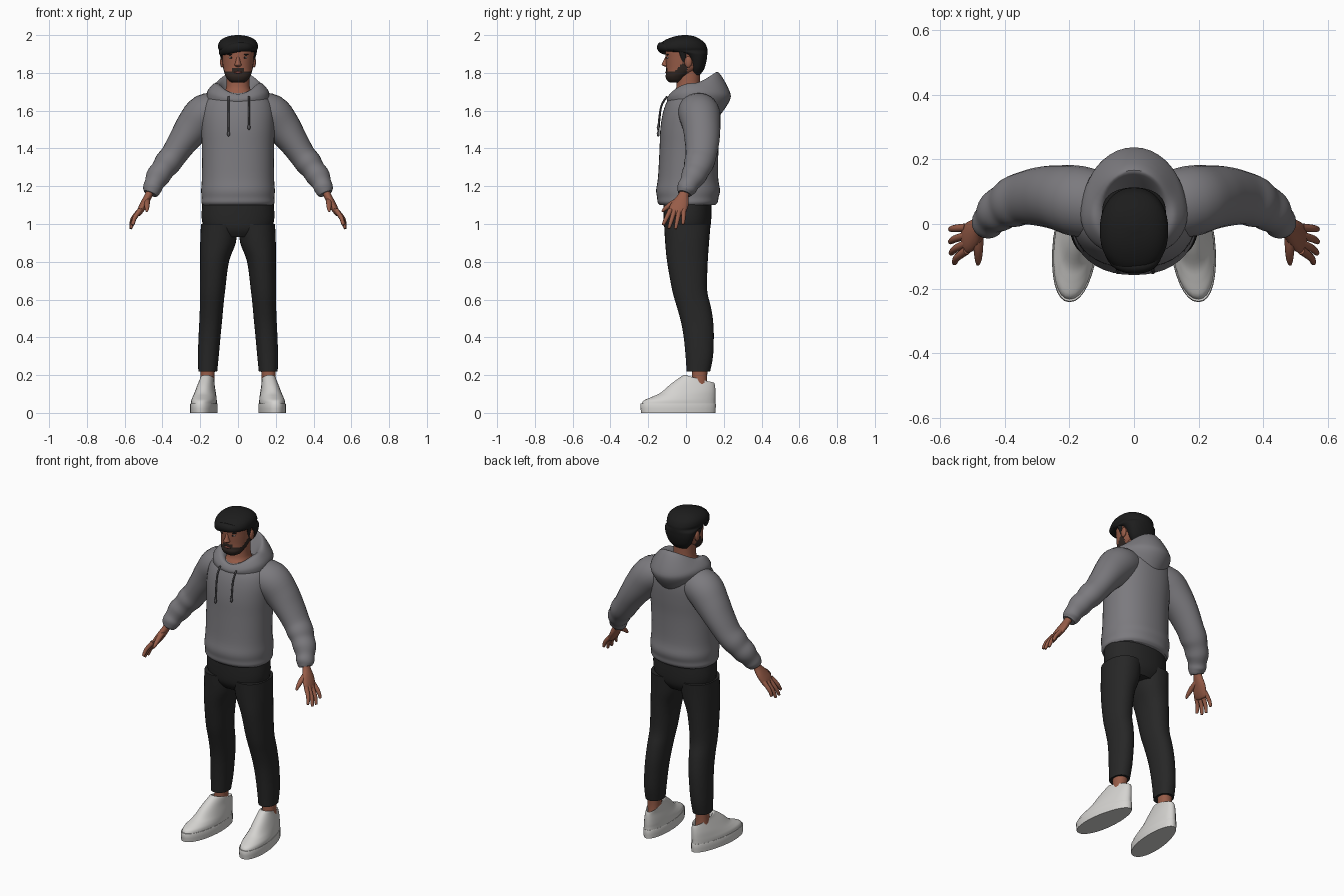
import bpy, bmesh, math
from mathutils import Vector, Matrix


def material(name, rgb):
    m = bpy.data.materials.new(name)
    m.diffuse_color = (*rgb, 1)
    return m


GREY = material("hoodie grey", (0.2, 0.195, 0.21))
CORD = material("cord grey", (0.09, 0.088, 0.095))
BLACK = material("trouser black", (0.02, 0.02, 0.02))
HAIR = material("hair black", (0.012, 0.012, 0.012))
BEARD = material("beard brown", (0.03, 0.02, 0.016))
SKIN = material("skin", (0.31, 0.108, 0.065))
LIPS = material("lips", (0.22, 0.065, 0.05))
WHITE = material("shoe white", (0.66, 0.65, 0.63))
EYE = material("eye white", (0.5, 0.47, 0.45))


def finish(name, bm, mats, mirror=False):
    bmesh.ops.recalc_face_normals(bm, faces=bm.faces)
    me = bpy.data.meshes.new(name)
    bm.to_mesh(me)
    bm.free()
    ob = bpy.data.objects.new(name, me)
    bpy.context.collection.objects.link(ob)
    for m in mats:
        me.materials.append(m)
    if mirror:
        ob.modifiers.new("mirror", 'MIRROR').use_mirror_object = False if hasattr(
            bpy.types.MirrorModifier, "use_mirror_object") else None
    return ob


def finish_pair(name, bm, mats, mirror):
    ob = finish(name, bm, mats)
    if mirror:
        ob.modifiers.new("mirror", 'MIRROR').use_mirror_merge = False
    return ob


def smooth_rows(rows, steps):
    """Catmull-Rom rows between the given ones."""
    out = []
    for i in range(len(rows) - 1):
        quad = (rows[max(i - 1, 0)], rows[i], rows[i + 1], rows[min(i + 2, len(rows) - 1)])
        for s in range(steps):
            t = s / steps
            out.append([0.5 * (2 * b + (c - a) * t + (2 * a - 5 * b + 4 * c - d) * t * t
                               + (3 * b - a - 3 * c + d) * t ** 3) for a, b, c, d in zip(*quad)])
    return out + [list(rows[-1])]


def skin_rings(name, rings, mats, mirror=False, caps=True):
    bm = bmesh.new()
    vs = [[bm.verts.new(p) for p in r] for r in rings]
    n = len(vs[0])
    for a, b in zip(vs, vs[1:]):
        for j in range(n):
            bm.faces.new((a[j], a[(j + 1) % n], b[(j + 1) % n], b[j]))
    if caps:
        bm.faces.new(vs[0])
        bm.faces.new(vs[-1])
    return finish_pair(name, bm, mats, mirror)


def oval(j, n, e):
    a = 2 * math.pi * j / n
    c, s = math.cos(a), math.sin(a)
    return math.copysign(abs(c) ** (2 / e), c), math.copysign(abs(s) ** (2 / e), s)


def stack(name, rows, mats, n=32, e=2.2, steps=4, mirror=False, warp=None):
    """Level rings: (z, front y, back y, half width, centre x, tilt)."""
    rings = []
    for z, yf, yb, rx, cx, tilt in smooth_rows([(*r, 0, 0)[:6] for r in rows], steps):
        ring = []
        for j in range(n):
            u, v = oval(j, n, e)
            p = Vector((cx + rx * u, (yf + yb) / 2 + (yb - yf) / 2 * v, z + tilt * v))
            ring.append(warp(p) if warp else p)
        rings.append(ring)
    return skin_rings(name, rings, mats, mirror)


def tube(name, rows, mats, n=20, steps=4, mirror=False, ref=(0, 1, 0)):
    """Rings along a path: (x, y, z, radius along ref, other radius)."""
    rows = smooth_rows(rows, steps)
    pts = [Vector(r[:3]) for r in rows]
    rings = []
    for i, r in enumerate(rows):
        t = (pts[min(i + 1, len(pts) - 1)] - pts[max(i - 1, 0)]).normalized()
        u = Vector(ref)
        u = (u - t * u.dot(t)).normalized()
        v = t.cross(u)
        rings.append([pts[i] + u * max(r[3], .001) * a + v * max(r[4], .001) * b
                      for a, b in (oval(j, n, 2) for j in range(n))])
    return skin_rings(name, rings, mats, mirror)


def ball(name, c, r, mat, mirror=False):
    bm = bmesh.new()
    bmesh.ops.create_uvsphere(bm, u_segments=16, v_segments=10, radius=1,
                              matrix=Matrix.Translation(c) @ Matrix.Diagonal((*r, 1)))
    return finish_pair(name, bm, [mat], mirror)


# Hoodie body with hem band
stack("hoodie_body", [
    (1.10, -.138, .155, .186), (1.115, -.15, .168, .194), (1.14, -.153, .172, .193),
    (1.18, -.158, .18, .195), (1.25, -.148, .17, .191), (1.4, -.14, .172, .191),
    (1.5, -.136, .18, .195), (1.58, -.124, .184, .195), (1.64, -.105, .18, .182),
    (1.68, -.08, .165, .15), (1.70, -.06, .13, .1)], [GREY], n=40)

# Sleeves, gathered toward the cuffs
tube("sleeves", [
    (.08, .05, 1.61, .10, .085), (.17, .07, 1.585, .11, .105), (.235, .082, 1.515, .1, .096),
    (.29, .085, 1.44, .092, .08), (.34, .08, 1.365, .082, .07), (.375, .068, 1.32, .079, .07),
    (.40, .055, 1.285, .07, .062), (.425, .038, 1.25, .066, .063), (.443, .018, 1.215, .053, .052),
    (.453, .004, 1.19, .052, .05), (.459, -.004, 1.172, .043, .045), (.464, -.008, 1.16, .036, .037)],
    [GREY], n=28, mirror=True)

# Hood: a folded bag around the neck, blended between front, side and back profiles
FRONT = [(.125, 1.635), (.132, 1.66), (.118, 1.685), (.1, 1.688), (.085, 1.675), (.06, 1.65)]
SIDE = [(.165, 1.655), (.163, 1.70), (.135, 1.738), (.112, 1.745), (.09, 1.73), (.06, 1.67)]
BACK = [(.135, 1.555), (.2, 1.65), (.2, 1.705), (.145, 1.80), (.115, 1.785), (.05, 1.68)]
rings = []
for row in smooth_rows([(*f, *s, *b) for f, s, b in zip(FRONT, SIDE, BACK)], 4):
    ring = []
    for j in range(48):
        a = 2 * math.pi * j / 48
        c = math.cos(a)
        w = (max(c, 0) ** 2, math.sin(a) ** 2, max(-c, 0) ** 2)
        r = sum(k * row[2 * i] for i, k in enumerate(w))
        z = sum(k * row[2 * i + 1] for i, k in enumerate(w))
        ring.append(Vector((r * math.sin(a), .03 - r * c, z)))
    rings.append(ring)
skin_rings("hood", rings, [GREY], caps=False)

# Drawstrings with end knots
for side, x, z in (("right", -.05, 1.485), ("left", .058, 1.52)):
    tube("drawstring_" + side, [(x, -.10, 1.675, .005, .005), (x, -.132, 1.62, .005, .005),
                                (x, -.146, z, .005, .005)], [CORD], n=8)
    ball("drawstring_tip_" + side, (x, -.147, z - .008), (.008, .008, .014), CORD)

# Trousers
stack("trouser_hips", [(.93, -.085, .1, .11), (.97, -.11, .125, .172), (1.03, -.118, .134, .192),
                       (1.13, -.12, .135, .188)], [BLACK])
stack("trouser_legs", [
    (.22, .003, .128, .05, .16), (.3, -.002, .143, .055, .157), (.4, -.012, .147, .058, .151),
    (.48, -.026, .144, .06, .145), (.56, -.048, .132, .062, .14), (.65, -.073, .112, .067, .135),
    (.8, -.1, .115, .076, .124), (.9, -.11, .122, .094, .106), (1.0, -.116, .13, .098, .098)],
    [BLACK], mirror=True)
stack("ankles", [(.1, .02, .12, .042, .165), (.17, .03, .112, .037, .163), (.25, .03, .115, .04, .16)],
      [SKIN], n=20, mirror=True)


# Shoes: toes turned slightly out, narrower heel
def foot(p):
    return Vector((.175 + (p.x - .175) * (1 - .8 * max(p.y, -.05) - .04) - .1 * p.y, p.y, p.z))


stack("shoe_soles", [(0, -.238, .156, .071, .175), (.045, -.242, .158, .071, .175),
                     (.05, -.236, .154, .067, .175)], [WHITE], steps=2, mirror=True, warp=foot)
stack("shoe_uppers", [
    (.04, -.236, .155, .067, .175), (.065, -.224, .155, .066, .175), (.085, -.18, .156, .062, .174),
    (.11, -.135, .156, .056, .173, .004), (.145, -.085, .154, .047, .171, -.004),
    (.172, -.035, .15, .041, .168, -.014), (.18, -.01, .146, .039, .168, -.02),
    (.172, .005, .138, .034, .168, -.02), (.14, .01, .13, .03, .168)], [WHITE], mirror=True, warp=foot)

# Hands
tube("palms", [(.455, .0, 1.2, .027, .022), (.472, -.012, 1.155, .027, .02), (.493, -.026, 1.115, .042, .02),
               (.513, -.043, 1.078, .047, .018), (.526, -.048, 1.052, .04, .012),
               (.53, -.049, 1.045, .02, .005)], [SKIN], mirror=True)
FINGERS = {"index": (-.082, (.556, -.12, .998)), "middle": (-.06, (.566, -.09, .98)),
           "ring": (-.035, (.568, -.055, .978)), "little": (-.011, (.568, -.016, 1.0))}
for name, (y, tip) in FINGERS.items():
    a, b = Vector((.518, y, 1.075)), Vector(tip)
    mid = a.lerp(b, .55) + Vector((.008, 0, 0))
    end = b + (b - mid) * .06
    tube(name + "_fingers", [(*a, .013, .013), (*mid, .0115, .0115), (*b, .008, .008), (*end, .003, .003)],
         [SKIN], n=12, mirror=True)
tube("thumbs", [(.482, -.03, 1.13, .016, .016), (.482, -.075, 1.108, .015, .014),
                (.482, -.108, 1.083, .011, .011), (.483, -.124, 1.068, .006, .006),
                (.483, -.127, 1.065, .002, .002)], [SKIN], n=12, mirror=True, ref=(1, 0, 0))

# Neck and head, with the beard as a face region on the jaw
stack("neck", [(1.64, -.08, .1, .09), (1.69, -.07, .09, .078), (1.73, -.05, .075, .062),
               (1.85, -.05, .075, .06)], [SKIN])
head = stack("head", [
    (1.748, -.085, -.03, .03), (1.76, -.1, -.01, .05), (1.78, -.108, .01, .064), (1.80, -.105, .04, .072),
    (1.83, -.105, .08, .079), (1.88, -.108, .095, .084), (1.92, -.108, .1, .086), (1.96, -.09, .08, .075),
    (1.975, -.05, .05, .05)], [SKIN, BEARD], n=64, steps=7)
for p in head.data.polygons:
    x, y, z = p.center
    top = 1.823 if abs(x) < .03 else 1.808 + max(0, y + .06)
    p.material_index = int(z < top and y < .005)

# Facial features
stack("nose", [(1.832, -.108, -.08, .011), (1.842, -.128, -.08, .019), (1.856, -.124, -.08, .014),
               (1.886, -.109, -.08, .009)], [SKIN], n=16, e=2)
ball("lips", (0, -.103, 1.803), (.022, .007, .006), LIPS)
ball("eyes", (.035, -.095, 1.881), (.013, .007, .0055), EYE, True)
ball("irises", (.035, -.1, 1.881), (.005, .004, .005), HAIR, True)
ball("eyebrows", (.037, -.097, 1.897), (.019, .007, .0045), HAIR, True)
ball("ears", (.085, .012, 1.858), (.01, .02, .03), SKIN, True)

# Hair: full nape, cut above the ears, swept forward over the brow
stack("hair", [
    (1.79, .03, .075, .045), (1.82, .018, .096, .07), (1.86, .01, .108, .086), (1.89, -.01, .112, .095),
    (1.905, -.045, .113, .099), (1.918, -.138, .113, .1), (1.935, -.15, .111, .106), (1.96, -.132, .098, .101),
    (1.98, -.098, .072, .083), (1.993, -.06, .045, .054), (2.0, -.02, .01, .015)], [HAIR], n=40)
tube("hair_fringe", [(.085, -.06, 1.925, .012, .012), (.055, -.118, 1.935, .02, .022),
                     (.0, -.134, 1.936, .02, .026), (-.055, -.118, 1.922, .018, .024),
                     (-.092, -.06, 1.905, .01, .014)], [HAIR], n=14)
tube("sideburns", [(.088, -.022, 1.92, .018, .01), (.084, -.014, 1.885, .014, .006),
                   (.079, -.01, 1.855, .009, .004)], [HAIR], n=10, mirror=True)

# Smooth shading with kept sharp edges
for ob in bpy.data.objects:
    ob.select_set(True)
    bpy.context.view_layer.objects.active = ob
bpy.ops.object.shade_smooth_by_angle(angle=math.radians(45))
